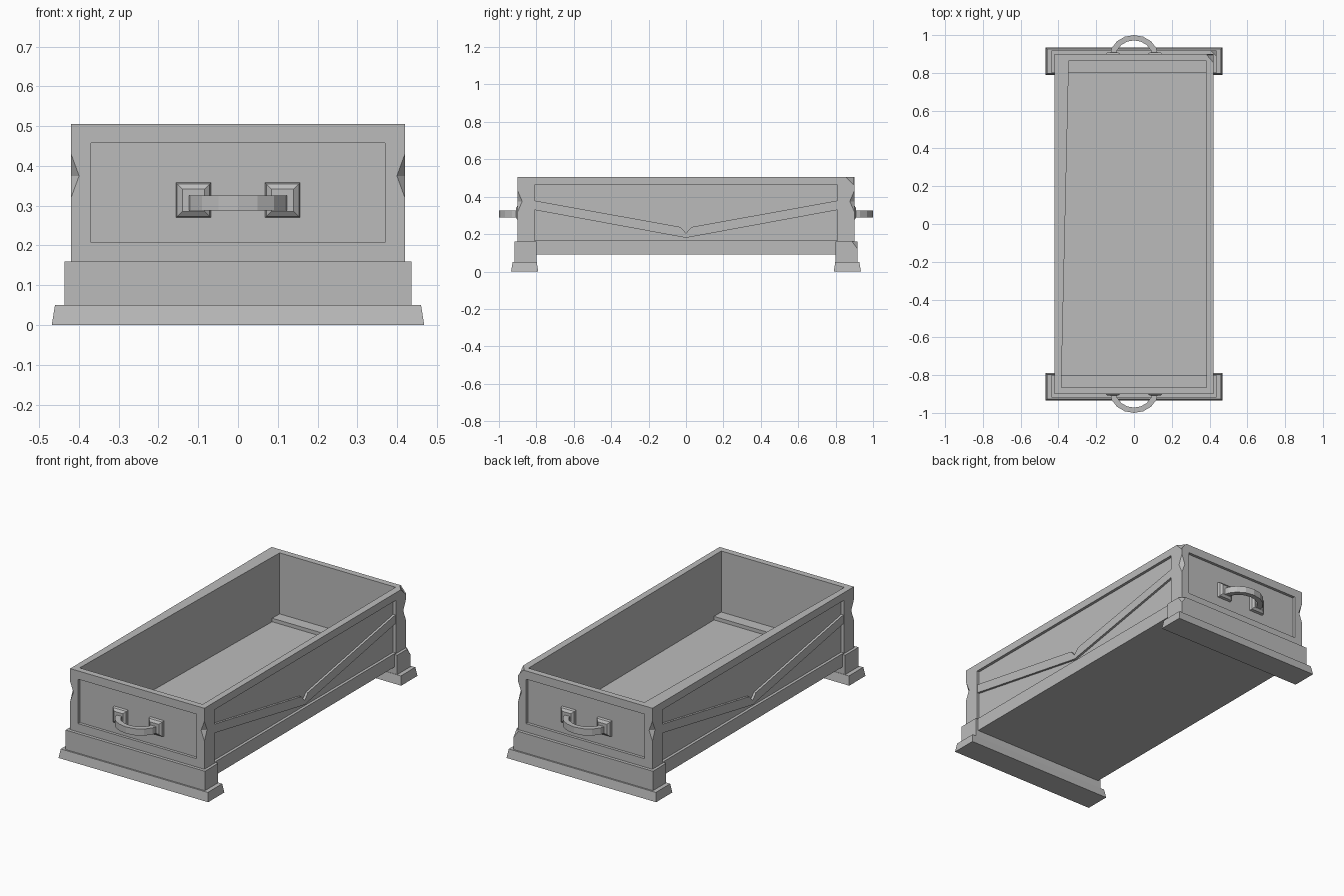
import bpy, bmesh, math
from mathutils import Vector

cube = bpy.data.objects.get("Cube")
if cube:
    bpy.data.objects.remove(cube, do_unlink=True)

stone = bpy.data.materials.new("grey_stone")
stone.use_nodes = True
GREY = (0.5, 0.5, 0.5, 1)
stone.diffuse_color = GREY
stone.node_tree.nodes["Principled BSDF"].inputs["Base Color"].default_value = GREY


def loft(name, rings, closed=False):
    """Skin rings of equal length into a solid, capped unless closed."""
    bm = bmesh.new()
    rows = [[bm.verts.new(p) for p in ring] for ring in rings]
    n = len(rows[0])
    pairs = list(zip(rows, rows[1:]))
    for a, b in pairs:
        for i in range(n):
            j = (i + 1) % n
            bm.faces.new((a[i], a[j], b[j], b[i]))
    bm.faces.new(rows[0])
    bm.faces.new(rows[-1])
    bmesh.ops.recalc_face_normals(bm, faces=bm.faces)
    me = bpy.data.meshes.new(name)
    bm.to_mesh(me)
    bm.free()
    me.materials.append(stone)
    ob = bpy.data.objects.new(name, me)
    bpy.context.collection.objects.link(ob)
    return ob


def rect(x0, x1, y0, y1, z):
    return [(x0, y0, z), (x1, y0, z), (x1, y1, z), (x0, y1, z)]


def box(name, x0, x1, y0, y1, z0, z1, taper=0):
    return loft(name, [rect(x0, x1, y0, y1, z0),
                       rect(x0 + taper, x1 - taper, y0 + taper, y1 - taper, z1)])


def cut(target, cutter):
    """Subtract the cutter and apply the result."""
    mod = target.modifiers.new("cut", "BOOLEAN")
    mod.object = cutter
    mod.solver = "EXACT"
    dg = bpy.context.evaluated_depsgraph_get()
    me = bpy.data.meshes.new_from_object(target.evaluated_get(dg))
    target.modifiers.clear()
    target.data = me
    bpy.data.objects.remove(cutter, do_unlink=True)


def chip(target, centre, size):
    """Knock a faceted dent out of an edge."""
    c = Vector(centre)
    sx, sy, sz = size
    waist = [c + Vector(v) for v in ((sx, 0, 0), (0, sy, 0), (-sx, 0, 0), (0, -sy, 0))]
    tip = 0.02
    ends = [[c + (p - c) * tip + Vector((0, 0, s * sz)) for p in waist] for s in (-1, 1)]
    cut(target, loft("chip_cutter", [ends[0], waist, ends[1]]))


# Open trough with slightly uneven interior
trough = box("trough", -0.42, 0.42, -0.90, 0.90, 0.09, 0.505)
hollow = [(-0.385, -0.865), (0.385, -0.865), (0.38, 0.865), (-0.345, 0.865)]
cut(trough, loft("hollow_cutter", [[(x, y, z) for x, y in hollow] for z in (0.14, 0.6)]))

# Recessed panels on the sides and ends
for s in (-1, 1):
    x0, x1 = sorted((s * 0.404, s * 0.5))
    cut(trough, box("side_cutter", x0, x1, -0.81, 0.81, 0.165, 0.462))
    y0, y1 = sorted((s * 0.884, s * 1.0))
    cut(trough, box("end_cutter", -0.37, 0.37, y0, y1, 0.207, 0.458))

# Worn corners
for sx in (-1, 1):
    for sy in (-1, 1):
        chip(trough, (sx * 0.425, sy * 0.905, 0.375), (0.03, 0.035, 0.08))
chip(trough, (0.42, 0.895, 0.505), (0.035, 0.04, 0.04))

# Low step across the floor at each end
for s, label in ((-1, "front"), (1, "back")):
    y0, y1 = sorted((s * 0.81, s * 0.87))
    box(label + "_floor_step", -0.36, 0.385, y0, y1, 0.135, 0.148)

# Raised V brace on each side panel
v_outline = [(-0.815, 0.33), (0, 0.18), (0.815, 0.33), (0.815, 0.38),
             (0.03, 0.238), (0, 0.205), (-0.03, 0.238), (-0.815, 0.38)]
for s, label in ((-1, "right"), (1, "left")):
    loft(label + "_brace", [[(s * x, y, z) for y, z in v_outline] for x in (0.40, 0.417)])

for s, label in ((-1, "front"), (1, "back")):
    # Stepped plinth
    y0, y1 = sorted((s * 0.79, s * 0.935))
    box(label + "_plinth", -0.468, 0.468, y0, y1, 0, 0.05, 0.008)
    y0, y1 = sorted((s * 0.80, s * 0.918))
    block = box(label + "_plinth_block", -0.436, 0.436, y0, y1, 0.045, 0.16)
    if s > 0:
        chip(block, (0.436, 0.918, 0.16), (0.03, 0.03, 0.04))

    # Bevelled handle mounts
    for k, side in ((-1, "right"), (1, "left")):
        rings = []
        for y, h in ((0.88, 0.045), (0.898, 0.041), (0.908, 0.028)):
            rings.append([(k * 0.112 + a * h, s * y, 0.314 + b * h)
                          for a, b in ((-1, -1), (1, -1), (1, 1), (-1, 1))])
        loft(f"{label}_{side}_handle_mount", rings)

    # Arched handle
    rings = []
    for i in range(9):
        t = math.pi * i / 8
        c, d = math.cos(t), math.sin(t)
        rings.append([(r * c, s * (0.888 + q * d), z)
                      for r, q, z in ((0.128, 0.112, 0.288), (0.128, 0.112, 0.325),
                                      (0.096, 0.084, 0.325), (0.096, 0.084, 0.288))])
    loft(label + "_handle", rings)
